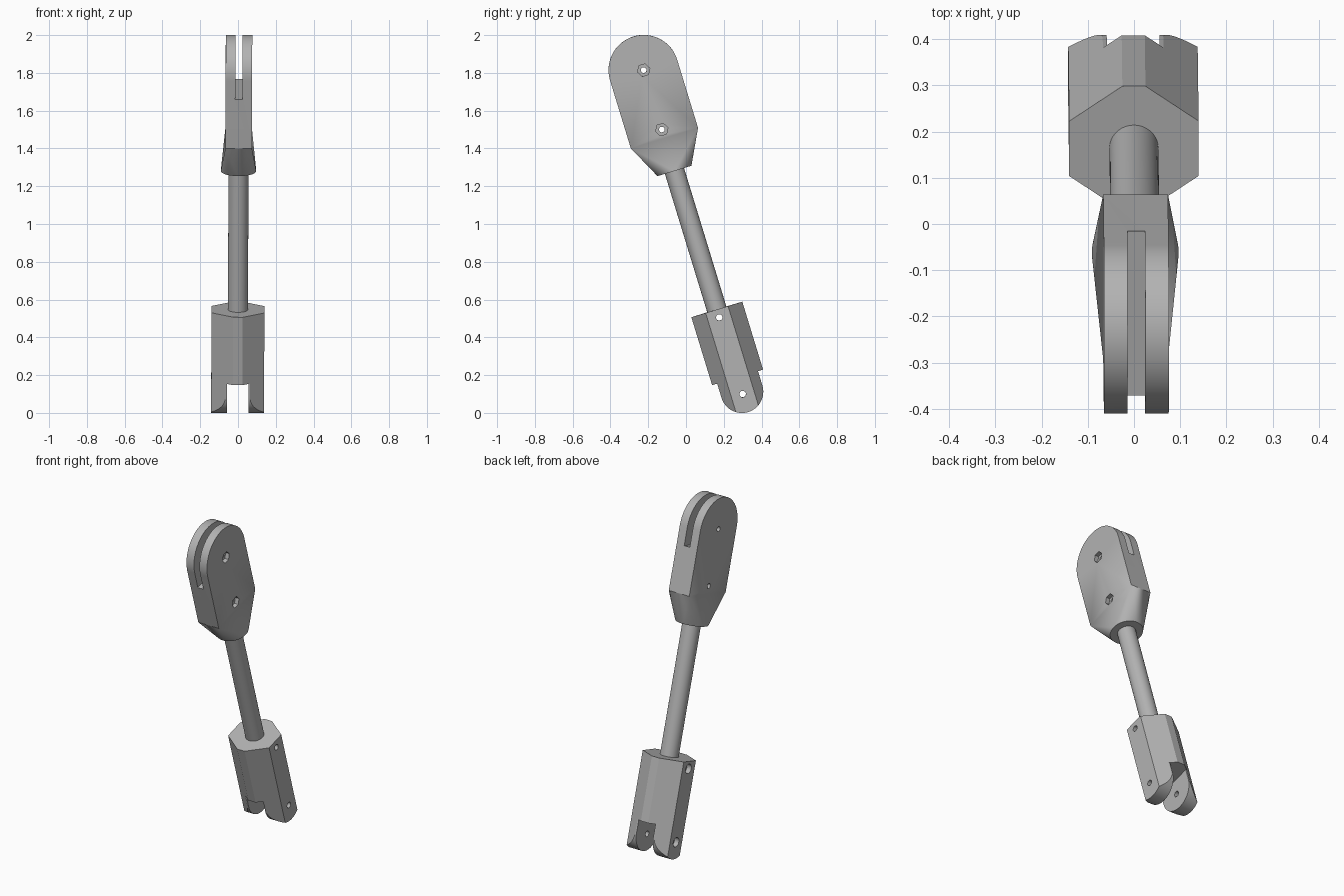
import bpy, bmesh, math
from mathutils import Matrix, Vector

if "Cube" in bpy.data.objects:
    bpy.data.objects.remove(bpy.data.objects["Cube"])

grey = bpy.data.materials.new("Plain grey")
grey.use_nodes = True
grey.diffuse_color = (0.45, 0.45, 0.45, 1)
grey.node_tree.nodes["Principled BSDF"].inputs["Base Color"].default_value = grey.diffuse_color

# Parts are made upright about the lower pivot, then leaned into place
LEAN = (Matrix.Translation((-0.002, 0.30, 0.10))
        @ Matrix.Rotation(math.radians(17), 4, 'X') @ Matrix.Rotation(0.0038, 4, 'Y'))


def add(name, bm):
    bmesh.ops.recalc_face_normals(bm, faces=bm.faces)
    mesh = bpy.data.meshes.new(name)
    bm.to_mesh(mesh)
    bm.free()
    ob = bpy.data.objects.new(name, mesh)
    bpy.context.collection.objects.link(ob)
    return ob


def prism(name, points, step):
    """Extrude a closed polygon along a vector."""
    bm = bmesh.new()
    face = bm.faces.new([bm.verts.new(p) for p in points])
    out = bmesh.ops.extrude_face_region(bm, geom=[face])
    verts = [v for v in out["geom"] if isinstance(v, bmesh.types.BMVert)]
    bmesh.ops.translate(bm, vec=step, verts=verts)
    return add(name, bm)


def arc(cy, cz, r, start, end, n):
    angles = [math.radians(start + (end - start) * i / n) for i in range(n + 1)]
    return [(cy + r * math.cos(a), cz + r * math.sin(a)) for a in angles]


def side_prism(name, profile, x0, x1):
    return prism(name, [(x0, y, z) for y, z in profile], (x1 - x0, 0, 0))


def bore(z, r, x0, x1, n=32):
    return side_prism("cutter", arc(0, z, r, 0, 360, n)[:-1], x0, x1)


def box(x, y, z0, z1):
    return side_prism("cutter", [(-y, z0), (y, z0), (y, z1), (-y, z1)], -x, x)


def combine(ob, other, operation):
    """Boolean the other object into ob and discard it."""
    mod = ob.modifiers.new("cut", 'BOOLEAN')
    mod.operation, mod.solver, mod.object = operation, 'EXACT', other
    bpy.context.view_layer.update()
    graph = bpy.context.evaluated_depsgraph_get()
    mesh = bpy.data.meshes.new_from_object(ob.evaluated_get(graph))
    ob.modifiers.clear()
    ob.data = mesh
    bpy.data.objects.remove(other)


def finish(ob):
    ob.data.materials.clear()
    ob.data.materials.append(grey)
    ob.data.transform(LEAN)
    bpy.ops.object.select_all(action='DESELECT')
    ob.select_set(True)
    bpy.context.view_layer.objects.active = ob
    bpy.ops.object.shade_smooth_by_angle(angle=math.radians(25))


# Upper head: round-topped plate
HX, HY, HZ = 0.07, 0.186, 1.417
TOP, MID = 1.793, 1.464
plate = [(-HY, HZ), (HY, HZ)] + arc(0, TOP, HY, 0, 180, 48)
head = side_prism("upper_head", plate, -HX, HX)

# Neck blending from the plate's rectangle to a round collar
bm = bmesh.new()
for x in (-HX, HX):
    for y in (-HY, HY):
        bm.verts.new((x, y, HZ))
for x, y in arc(0, 0, 0.094, 0, 360, 64)[:-1]:
    bm.verts.new((x, y, 1.235))
bmesh.ops.convex_hull(bm, input=bm.verts)
combine(head, add("neck", bm), 'UNION')

# Head slot, bolt holes and hexagonal nut pockets
combine(head, box(0.019, 0.3, 1.688, 2.1), 'DIFFERENCE')
for z in (TOP, MID):
    combine(head, bore(z, 0.015, -0.2, 0.2), 'DIFFERENCE')
    combine(head, bore(z, 0.034, HX - 0.025, 0.2, 6), 'DIFFERENCE')

# Lower body: eight-sided block
section = [(0.14, 0.062), (0.025, 0.141), (-0.025, 0.141), (-0.14, 0.062)]
section += [(-x, -y) for x, y in section]
body = prism("lower_body", [(x, y, -0.15) for x, y in section], (0, 0, 0.618))

# Rounded ends of the fork, then the gap between its arms
FLOOR = 0.092
rounding = ([(0.113, FLOOR), (0.2, FLOOR), (0.2, 0.6), (-0.2, 0.6), (-0.2, FLOOR), (-0.113, FLOOR)]
            + arc(0, 0.0135, 0.113, 180, 360, 40))
combine(body, side_prism("cutter", rounding, -0.3, 0.3), 'INTERSECT')
combine(body, box(0.057, 0.3, -0.3, FLOOR), 'DIFFERENCE')

# Rod between the two ends
circle = arc(0, 0, 0.053, 0, 360, 48)[:-1]
rod = prism("rod", [(x, y, 0.3) for x, y in circle], (0, 0, 0.96))

# Cross holes with counterbores on the right side
for z in (0.0, 0.424):
    combine(body, bore(z, 0.017, -0.3, 0.3), 'DIFFERENCE')
    combine(body, bore(z, 0.028, -0.3, -0.11), 'DIFFERENCE')
combine(rod, bore(0.424, 0.017, -0.3, 0.3), 'DIFFERENCE')

for part in (head, body, rod):
    finish(part)
